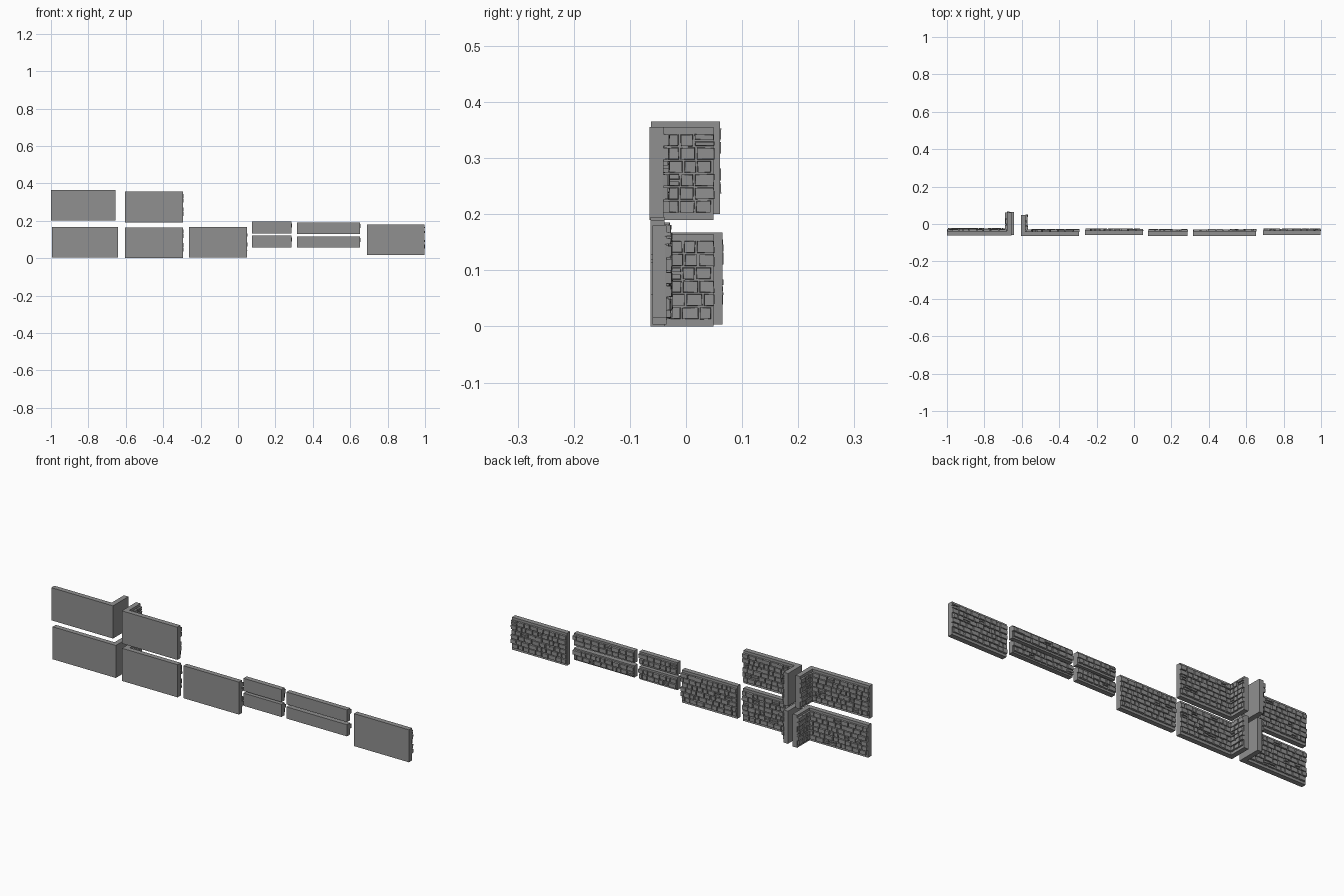
import bpy, bmesh, random
from mathutils import Vector

random.seed(7)
cube = bpy.data.objects.get("Cube")
if cube:
    bpy.data.objects.remove(cube)

THICK = 0.025      # backing slab
ROW = 0.0237       # height of one course of stones
DEPTH = 0.009      # how far stones stand out
X, Y, Z = Vector((1, 0, 0)), Vector((0, 1, 0)), Vector((0, 0, 1))

stone_grey = bpy.data.materials.new("stone grey")
stone_grey.use_nodes = True
colour = (0.28, 0.28, 0.28, 1)
stone_grey.diffuse_color = colour
stone_grey.node_tree.nodes["Principled BSDF"].inputs["Base Color"].default_value = colour


def hexahedron(bm, base, top):
    """Closed solid from two matching loops of four points."""
    a = [bm.verts.new(p) for p in base]
    b = [bm.verts.new(p) for p in top]
    faces = [bm.faces.new(a[::-1]), bm.faces.new(b)]
    for i in range(4):
        j = (i + 1) % 4
        faces.append(bm.faces.new((a[i], a[j], b[j], b[i])))
    return faces


def box(bm, x0, x1, y0, y1, z0, z1):
    corners = ((x0, y0), (x1, y0), (x1, y1), (x0, y1))
    hexahedron(bm, [(x, y, z0) for x, y in corners], [(x, y, z1) for x, y in corners])


def stone(bm, origin, along, out, u0, u1, v0, v1):
    """Rough block with uneven corners and a slightly smaller outer face."""
    gap = 0.0008
    depth = DEPTH + random.uniform(-0.002, 0.002)
    base, top = [], []
    for u, v, su, sv in ((u0, v0, 1, 1), (u1, v0, -1, 1), (u1, v1, -1, -1), (u0, v1, 1, -1)):
        u += su * (gap + random.uniform(0, 0.0015))
        v += sv * (gap + random.uniform(0, 0.001))
        base.append(origin + along * u + Z * v - out * 0.002)
        top.append(origin + along * (u + su * 0.0008) + Z * (v + sv * 0.0008)
                   + out * (depth + random.uniform(-0.0008, 0.0008)))
    hexahedron(bm, base, top)


def courses(bm, origin, along, out, start, end, height, widths):
    """Staggered rows of stones, leaving a plain strip above and below."""
    rows = int((height - 0.01) / ROW)
    margin = (height - rows * ROW) / 2
    for r in range(rows):
        v0 = margin + r * ROW
        v1 = v0 + ROW
        last = end + (0.003 if r % 3 else -0.003)
        u = start
        while u < last - 0.001:
            w = random.uniform(*widths)
            if last - u - w < widths[0] * 0.7:
                w = last - u
            if random.random() < 0.1:
                mid = (v0 + v1) / 2 + random.uniform(-0.002, 0.002)
                stone(bm, origin, along, out, u, u + w, v0, mid)
                stone(bm, origin, along, out, u, u + w, mid, v1)
            else:
                stone(bm, origin, along, out, u, u + w, v0, v1)
            u += w


def wall(name, x0, x1, z0, z1, y0, leg=0, leg_end=0.0):
    """Flat-fronted panel; leg is +1 or -1 for a return wall at that end."""
    bm = bmesh.new()
    height = z1 - z0
    back = y0 + THICK
    box(bm, x0, x1, y0, back, z0, z1)
    # stones on the back face, run towards the free end
    if leg > 0:
        inner = x1 - THICK
        courses(bm, Vector((inner, back, z0)), -X, Y, 0.0, inner - x0 - 0.003, height, (0.022, 0.045))
        box(bm, inner, x1, back, leg_end, z0, z1)
    else:
        inner = x0 + THICK if leg else x0
        courses(bm, Vector((inner, back, z0)), X, Y, 0.0, x1 - inner, height, (0.022, 0.045))
        if leg:
            box(bm, x0, inner, back, leg_end, z0, z1)
    # stones on the inside of the return wall
    if leg:
        courses(bm, Vector((inner, back, z0)), Y, -X * leg, DEPTH * 0.6,
                leg_end - back, height, (0.022, 0.032))
    bmesh.ops.recalc_face_normals(bm, faces=bm.faces)
    mesh = bpy.data.meshes.new(name)
    bm.to_mesh(mesh)
    bm.free()
    mesh.materials.append(stone_grey)
    bpy.context.collection.objects.link(bpy.data.objects.new(name, mesh))


# corner walls, upper and lower
wall("upper_right_corner_wall", -1.0, -0.655, 0.2, 0.365, -0.062, 1, 0.061)
wall("lower_right_corner_wall", -0.995, -0.642, 0.003, 0.167, -0.058, 1, 0.065)
wall("upper_left_corner_wall", -0.604, -0.293, 0.19, 0.355, -0.065, -1, 0.049)
wall("lower_left_corner_wall", -0.604, -0.293, 0.0, 0.165, -0.063, -1, 0.049)

# straight walls
wall("middle_wall", -0.262, 0.048, 0.003, 0.167, -0.06)
wall("end_wall", 0.69, 0.997, 0.016, 0.18, -0.06)

# low wall strips
wall("short_strip_upper", 0.075, 0.287, 0.131, 0.195, -0.063)
wall("short_strip_lower", 0.075, 0.287, 0.056, 0.12, -0.063)
wall("long_strip_upper", 0.315, 0.653, 0.128, 0.19, -0.063)
wall("long_strip_lower", 0.315, 0.653, 0.056, 0.115, -0.063)
